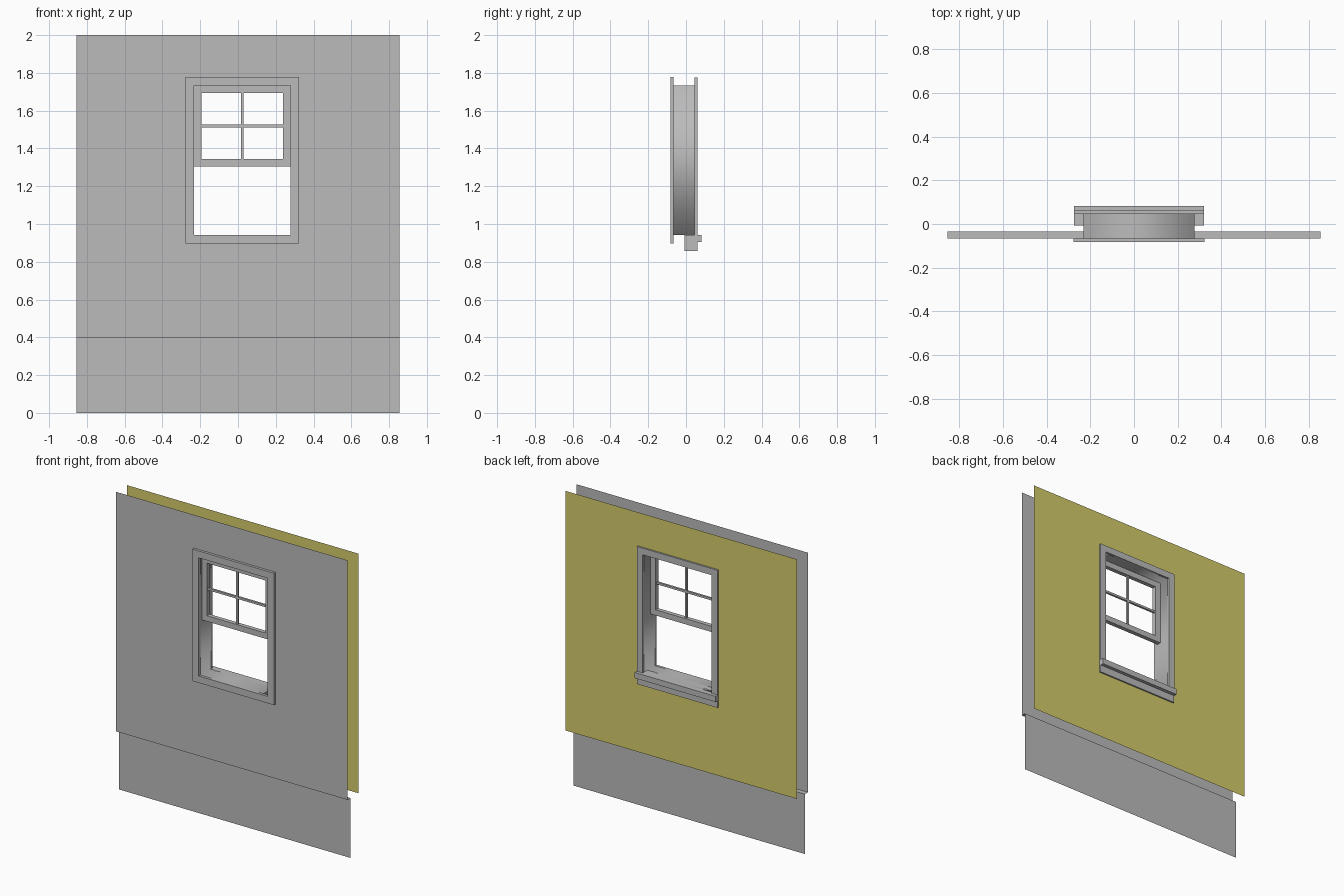
import bpy
import bmesh
from mathutils import Vector

cube = bpy.data.objects.get("Cube")
if cube:
    bpy.data.objects.remove(cube, do_unlink=True)


def material(name, rgb):
    m = bpy.data.materials.new(name)
    m.use_nodes = True
    m.diffuse_color = (*rgb, 1)
    m.node_tree.nodes["Principled BSDF"].inputs["Base Color"].default_value = (*rgb, 1)
    return m


GREY = material("warm_neutral_grey", (0.5, 0.5, 0.5))
OLIVE = material("olive_paint", (0.67, 0.61, 0.15))


def finish(name, bm, mat):
    mesh = bpy.data.meshes.new(name)
    bm.to_mesh(mesh)
    bm.free()
    mesh.materials.append(mat)
    ob = bpy.data.objects.new(name, mesh)
    bpy.context.collection.objects.link(ob)
    return ob


def corners(rect):
    x0, x1, z0, z1 = rect
    return [(x0, z0), (x1, z0), (x1, z1), (x0, z1)]


def inset(rect, d):
    x0, x1, z0, z1 = rect
    return (x0 + d, x1 - d, z0 + d, z1 - d)


def extrude(bm, offset):
    """Give the flat faces in bm a thickness along offset."""
    ext = bmesh.ops.extrude_face_region(bm, geom=bm.faces[:], use_keep_orig=True)
    moved = [v for v in ext["geom"] if isinstance(v, bmesh.types.BMVert)]
    bmesh.ops.translate(bm, verts=moved, vec=offset)
    bmesh.ops.recalc_face_normals(bm, faces=bm.faces[:])


def ring(name, outer, inner, y0, y1=None, mat=GREY, back=False):
    """Rectangle with a rectangular hole; a thin sheet if y1 is not given."""
    bm = bmesh.new()
    a = [bm.verts.new((x, y0, z)) for x, z in corners(outer)]
    b = [bm.verts.new((x, y0, z)) for x, z in corners(inner)]
    for i in range(4):
        j = (i + 1) % 4
        bm.faces.new((a[i], a[j], b[j], b[i]))
    if back:
        bmesh.ops.reverse_faces(bm, faces=bm.faces[:])
    if y1 is not None:
        extrude(bm, Vector((0, y1 - y0, 0)))
    return finish(name, bm, mat)


def prism(name, points, offset, mat=GREY):
    bm = bmesh.new()
    bm.faces.new([bm.verts.new(p) for p in points])
    extrude(bm, Vector(offset))
    return finish(name, bm, mat)


def strip(name, points, offset, closed=False):
    """Sheet swept from a path along offset."""
    bm = bmesh.new()
    a = [bm.verts.new(p) for p in points]
    b = [bm.verts.new(Vector(p) + Vector(offset)) for p in points]
    for i in range(len(a) if closed else len(a) - 1):
        j = (i + 1) % len(a)
        bm.faces.new((a[i], b[i], b[j], a[j]))
    return finish(name, bm, GREY)


# Shared layout
HALF = 0.855
WALL = (-HALF, HALF, 0.4, 2.0)
OPENING = (-0.232, 0.277, 0.943, 1.732)
LEFT, RIGHT, SILL, HEAD = OPENING
TRIM = 0.044
FRONT, BACK, BASE = -0.066, 0.048, -0.034

# Walls: thin sheets, the outer one stepping back to a base below
ring("outer_wall", WALL, OPENING, FRONT)
ring("inner_wall", WALL, OPENING, BACK + 0.002, mat=OLIVE, back=True)
strip("wall_base", [(-HALF, FRONT, 0.4), (-HALF, BASE, 0.4), (-HALF, BASE, 0)],
      (2 * HALF, 0, 0))

# Window lining, a smooth four-sided tube
jamb = strip("window_jamb", [(x, FRONT, z) for x, z in corners(OPENING)],
             (0, BACK - FRONT, 0), closed=True)
jamb.data.polygons.foreach_set("use_smooth", [True] * 4)

# Outer casing around all four sides
ring("outer_casing", inset(OPENING, -TRIM - 0.002), OPENING, -0.083, FRONT)

# Inner casing around the top and sides, standing on the stool
x0, x1, top = LEFT - TRIM, RIGHT + TRIM, HEAD + TRIM
path = [(x0, SILL), (LEFT, SILL), (LEFT, HEAD), (RIGHT, HEAD),
        (RIGHT, SILL), (x1, SILL), (x1, top), (x0, top)]
prism("inner_casing", [(x, BACK - 0.002, z) for x, z in path], (0, 0.015, 0))

# Stool and apron in one stepped profile
profile = [(-0.008, 0.857), (0.06, 0.857), (0.06, 0.905),
           (0.083, 0.905), (0.083, SILL), (-0.008, SILL)]
prism("stool_and_apron", [(x0, y, z) for y, z in profile], (x1 - x0, 0, 0))

# Upper sash with crossing glazing bars
sash = (LEFT, RIGHT, 1.305, HEAD)
glass = inset(sash, 0.038)
ring("upper_sash", sash, glass, -0.05, -0.022)
gx0, gx1, gz0, gz1 = glass
mx, mz, w = (gx0 + gx1) / 2, (gz0 + gz1) / 2, 0.007
bars = {"vertical_glazing_bar": (mx - w, mx + w, gz0, gz1),
        "horizontal_glazing_bar": (gx0, gx1, mz - w, mz + w)}
for name, rect in bars.items():
    prism(name, [(x, -0.043, z) for x, z in corners(rect)], (0, 0.014, 0))
